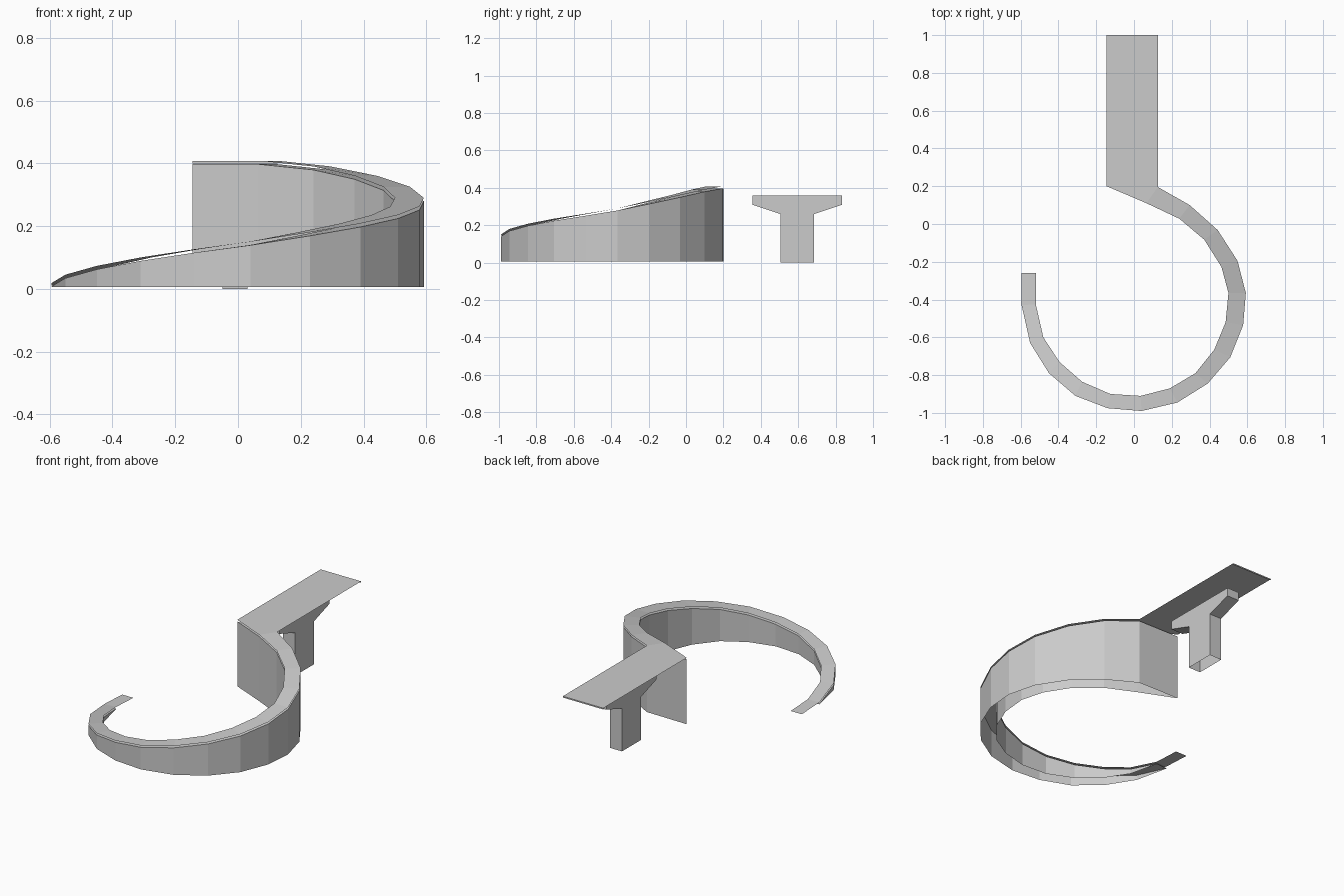
import bpy, bmesh

cube = bpy.data.objects.get("Cube")
if cube:
    bpy.data.objects.remove(cube, do_unlink=True)

concrete = bpy.data.materials.new("concrete grey")
concrete.use_nodes = True
grey = (0.6, 0.6, 0.6, 1)
concrete.diffuse_color = grey
concrete.node_tree.nodes["Principled BSDF"].inputs["Base Color"].default_value = grey


def build(name, make):
    """Run a bmesh recipe and link the flat shaded result."""
    bm = bmesh.new()
    make(bm)
    bmesh.ops.remove_doubles(bm, verts=bm.verts, dist=0.0005)
    bmesh.ops.recalc_face_normals(bm, faces=bm.faces)
    mesh = bpy.data.meshes.new(name)
    bm.to_mesh(mesh)
    bm.free()
    mesh.materials.append(concrete)
    obj = bpy.data.objects.new(name, mesh)
    bpy.context.scene.collection.objects.link(obj)
    return obj


def strip(bm, side_a, side_b):
    """Quads between two equally long rows of points."""
    a = [bm.verts.new(p) for p in side_a]
    b = [bm.verts.new(p) for p in side_b]
    for i in range(len(a) - 1):
        bm.faces.new((a[i], a[i + 1], b[i + 1], b[i]))


# Plan of the spiral ramp and its climb
outer = [(-.595, -.26), (-.595, -.43), (-.55, -.63), (-.45, -.79), (-.31, -.91),
         (-.14, -.975), (.04, -.99), (.23, -.945), (.39, -.845), (.51, -.705),
         (.578, -.535), (.592, -.365), (.548, -.195), (.443, -.032), (.295, .1), (.126, .196)]
inner = [(-.52, -.26), (-.52, -.425), (-.48, -.6), (-.395, -.73), (-.275, -.835),
         (-.125, -.9), (.035, -.91), (.19, -.87), (.325, -.79), (.425, -.665),
         (.485, -.52), (.5, -.365), (.463, -.227), (.372, -.083), (.24, .028), (.066, .11)]
climb = [.01, .018, .045, .073, .1, .126, .15, .18, .208, .235, .262, .29, .325, .36, .39, .408]
deck_z = climb[-1]
left_x, right_x = .126, -.145
joint = (right_x, .2)


def row(plan, drop=0, level=None):
    return [(x, y, z - drop if level is None else level) for (x, y), z in zip(plan, climb)]


# Ramp road: thin sheet, widening in a triangle where it meets the deck
def make_ramp(bm):
    strip(bm, row(outer), row(inner))
    bm.faces.new([bm.verts.new(p) for p in
                  ((*outer[-1], deck_z), (*joint, deck_z), (*inner[-1], deck_z))])


build("ramp_road", make_ramp)


# Ramp wall: hollow support open at the ground, just below the road
def make_wall(bm):
    gap, ground = .011, .005
    top_o, top_i = row(outer, gap)[1:], row(inner, gap)[1:]
    low_o, low_i = row(outer, level=ground)[1:], row(inner, level=ground)[1:]
    top_j, low_j = (*joint, deck_z - gap), (*joint, ground)
    strip(bm, top_o, top_i)
    strip(bm, top_o, low_o)
    strip(bm, top_i + [top_j], low_i + [low_j])
    strip(bm, [top_o[0], top_i[0]], [low_o[0], low_i[0]])
    strip(bm, [top_o[-1], top_j], [low_o[-1], low_j])
    bm.faces.new([bm.verts.new(p) for p in (top_o[-1], top_j, top_i[-1])])


build("ramp_wall", make_wall)


# Straight deck with a small lip at its far end
def make_deck(bm):
    strip(bm, [(right_x, .2, deck_z), (left_x, .196, deck_z)],
          [(right_x, 1, deck_z), (left_x, 1, deck_z)])
    strip(bm, [(right_x, 1, deck_z), (left_x, 1, deck_z)],
          [(right_x, 1, deck_z - .008), (left_x, 1, deck_z - .008)])


build("bridge_deck", make_deck)


# Pillar with a flared head, open at the foot
def make_pillar(bm):
    half = [(.09, 0), (.09, .26), (.24, .31), (.24, .36)]
    middle = .595
    profile = [(middle - y, z) for y, z in half] + [(middle + y, z) for y, z in reversed(half)]
    sides = [[(x, y, z) for y, z in profile] for x in (-.05, .03)]
    strip(bm, *sides)
    for side in sides:
        bm.faces.new([bm.verts.new(p) for p in side])


build("deck_pillar", make_pillar)
